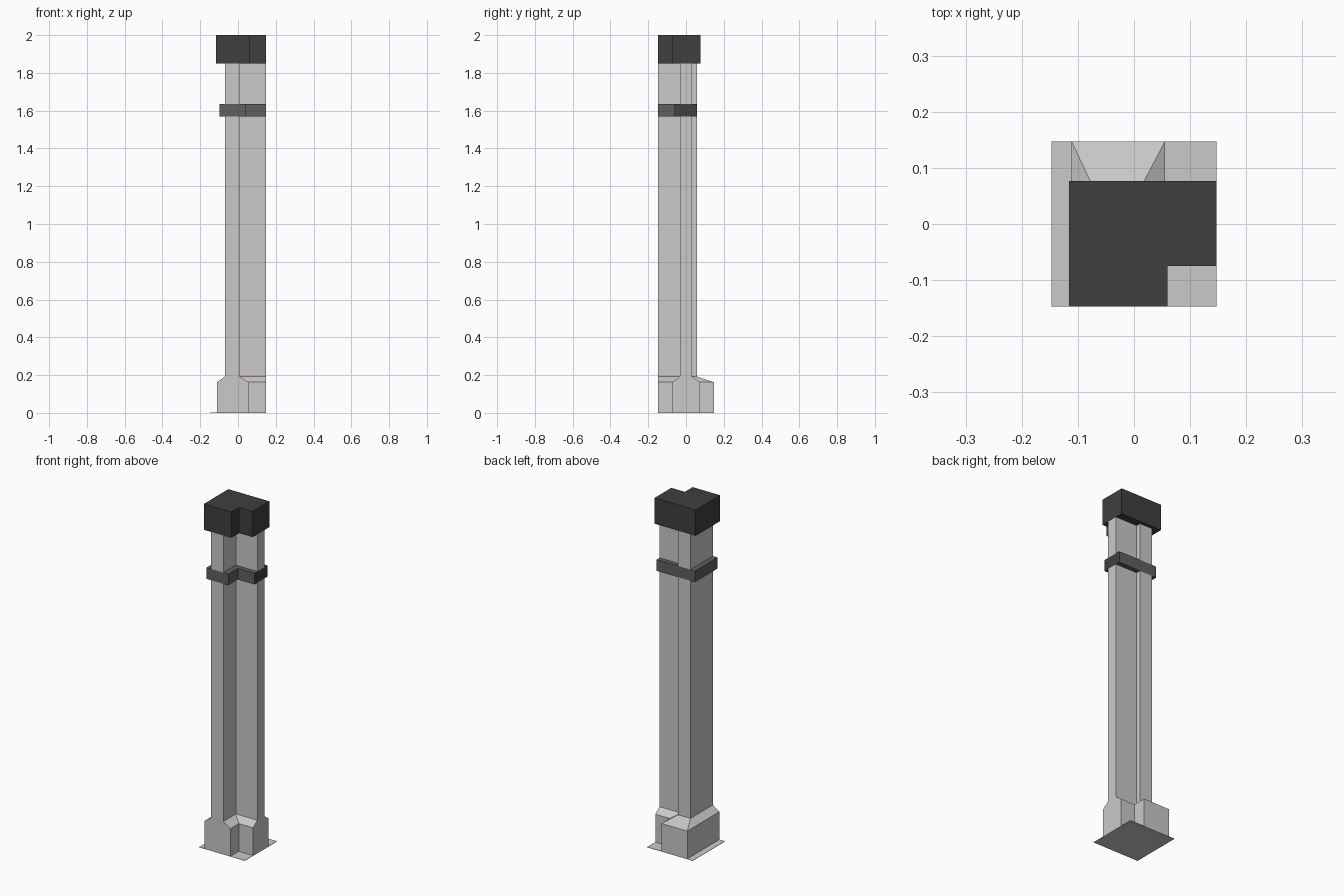
import bpy, bmesh

if "Cube" in bpy.data.objects:
    bpy.data.objects.remove(bpy.data.objects["Cube"])

FRONT, RIGHT = -0.147, 0.147   # wall planes where the arms are cut flush


def material(name, v):
    m = bpy.data.materials.new(name)
    m.diffuse_color = (*v, 1)
    m.use_nodes = True
    m.node_tree.nodes["Principled BSDF"].inputs["Base Color"].default_value = m.diffuse_color
    return m


stone = material("pale stone", (0.60, 0.59, 0.575))
grey = material("mid grey", (0.115, 0.115, 0.115))
dark = material("dark grey", (0.05, 0.05, 0.05))


def tee(x0, x1, y0, y1, back):
    """Plan outline: strip x0..x1 running front to back, arm y0..y1 to the right."""
    pts = [(x0, FRONT), (x1, FRONT), (x1, y0), (RIGHT, y0), (RIGHT, y1)]
    if back > y1:
        pts += [(x1, y1), (x1, back)]
    return pts + [(x0, back)]


def loft(name, sections, mats):
    """Stack outlines (z, points) into a closed solid."""
    bm = bmesh.new()
    rings = [[bm.verts.new((x, y, z)) for x, y in pts] for z, pts in sections]
    for a, b in zip(rings, rings[1:]):
        n = len(a)
        for i in range(n):
            j = (i + 1) % n
            bm.faces.new((a[i], a[j], b[j], b[i]))
    bm.faces.new(rings[0][::-1])
    bm.faces.new(rings[-1])
    bmesh.ops.recalc_face_normals(bm, faces=bm.faces)
    me = bpy.data.meshes.new(name)
    bm.to_mesh(me)
    bm.free()
    for m in mats:
        me.materials.append(m)
    ob = bpy.data.objects.new(name, me)
    bpy.context.collection.objects.link(ob)
    return ob


base_plan = tee(-0.111, 0.055, -0.071, 0.071, 0.147)
shaft_plan = tee(-0.07, 0.009, -0.033, 0.032, 0.059)
band_plan = tee(-0.099, 0.041, -0.06, 0.059, 0.059)
cap_plan = tee(-0.116, 0.06, -0.075, 0.077, 0.077)

# Thin ground plate
plate = [(-0.147, -0.147), (0.147, -0.147), (0.147, 0.147), (-0.147, 0.147)]
loft("ground_plate", [(0, plate), (0.002, plate)], [stone])

# Plinth with sloped shoulders running into the shaft below the band
loft("plinth_and_shaft", [(0.002, base_plan), (0.163, base_plan),
                          (0.192, shaft_plan), (1.57, shaft_plan)], [stone])

# Collar band, with a darker right end
band = loft("collar_band", [(1.57, band_plan), (1.635, band_plan)], [grey, dark])
for p in band.data.polygons:
    if p.normal.x > 0.9 and p.center.x > 0.14:
        p.material_index = 1

# Neck and capital
loft("neck", [(1.635, shaft_plan), (1.85, shaft_plan)], [stone])
loft("capital", [(1.85, cap_plan), (2.0, cap_plan)], [dark])
